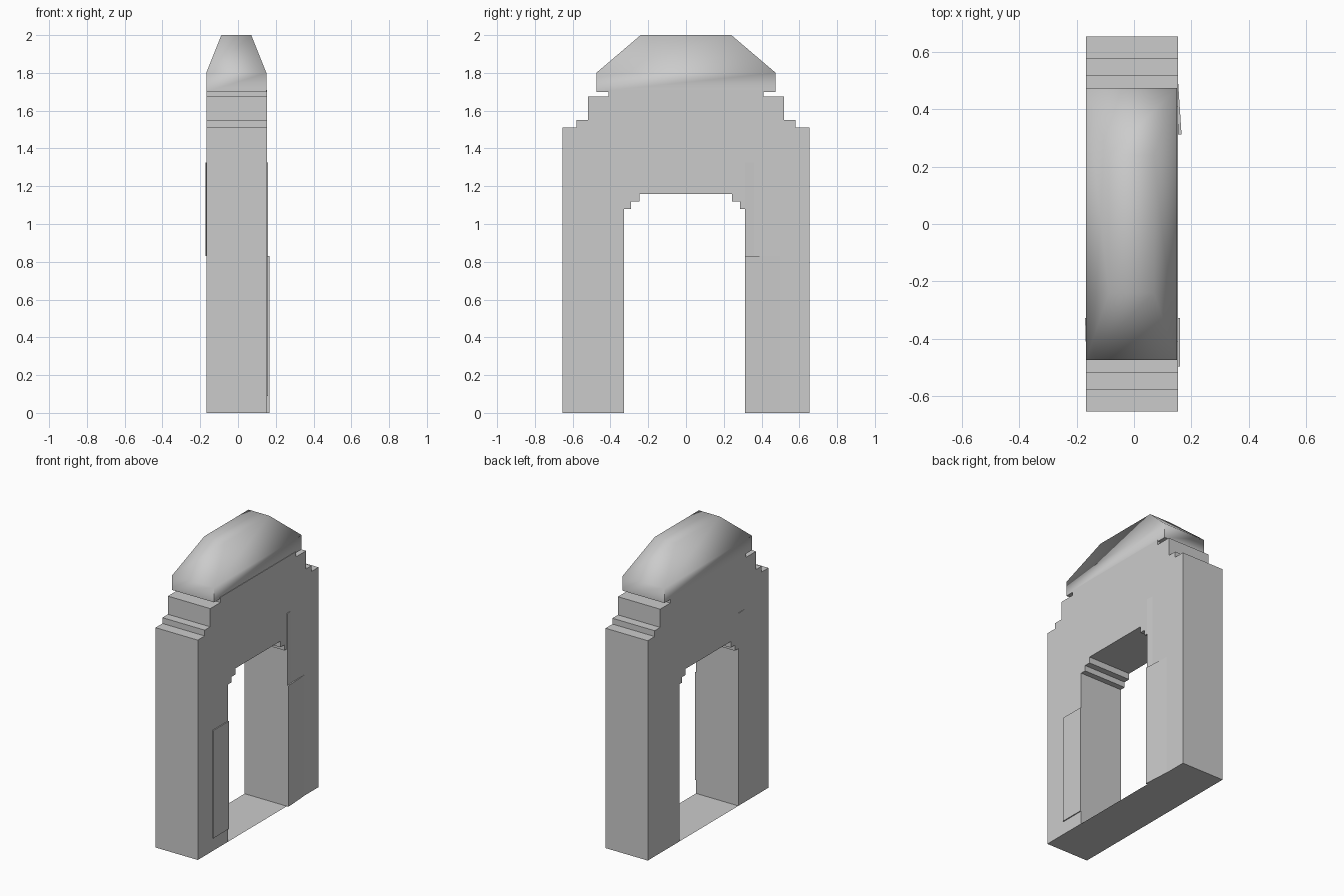
import bpy, math

if "Cube" in bpy.data.objects:
    bpy.data.objects.remove(bpy.data.objects["Cube"])


def make(name, verts, faces):
    me = bpy.data.meshes.new(name)
    me.from_pydata(verts, [], faces)
    ob = bpy.data.objects.new(name, me)
    bpy.context.collection.objects.link(ob)
    return ob


def extrude_x(name, profile, x0, x1):
    # profile: (y, z) points, counter-clockwise seen from +x
    n = len(profile)
    verts = [(x, y, z) for x in (x0, x1) for y, z in profile]
    faces = [list(range(n))[::-1], list(range(n, 2 * n))]
    faces += [(i, (i + 1) % n, (i + 1) % n + n, i + n) for i in range(n)]
    return make(name, verts, faces)


def panel(name, side, y0, y1, z0, z1, base, d0, d1):
    # thin facing slab whose depth changes from d0 at y0 to d1 at y1
    plan = [(base * side, y0), ((base + d0) * side, y0),
            ((base + d1) * side, y1), (base * side, y1)]
    verts = [(x, y, z) for z in (z0, z1) for x, y in plan]
    faces = [(3, 2, 1, 0), (4, 5, 6, 7)]
    faces += [(i, (i + 1) % 4, (i + 1) % 4 + 4, i + 4) for i in range(4)]
    if side < 0:
        faces = [f[::-1] for f in faces]
    return make(name, verts, faces)


X0, X1 = -0.168, 0.153

# Gateway with stepped shoulders and stepped opening
outer = [(0.655, 0), (0.655, 1.51), (0.58, 1.51), (0.58, 1.55),
         (0.52, 1.55), (0.52, 1.675), (0.41, 1.675), (0.41, 1.71)]
inner_left = [(-0.328, 0), (-0.328, 1.08), (-0.29, 1.08), (-0.29, 1.118),
              (-0.247, 1.118), (-0.247, 1.16)]
inner_right = [(0.243, 1.16), (0.243, 1.118), (0.285, 1.118), (0.285, 1.08),
               (0.312, 1.08), (0.312, 0)]
profile = outer + [(-y, z) for y, z in reversed(outer)] + inner_left + inner_right
extrude_x("gateway", profile, X0, X1)

# Thin floor between the legs
make("floor", [(X0, -0.328, 0), (X1, -0.328, 0), (X1, 0.312, 0), (X0, 0.312, 0)],
     [(0, 1, 2, 3)])

# Facing panels on the legs
panel("front_leg_panel", 1, -0.497, -0.328, 0.09, 0.83, X1, 0.007, 0.007)
panel("back_leg_panel", 1, 0.312, 0.497, 0, 0.83, X1, 0.013, 0.001)
panel("upper_panel", 1, 0.312, 0.36, 0.83, 1.325, X1, 0.005, 0.0005)
panel("rear_panel", -1, -0.41, -0.328, 0.83, 1.325, -X0, 0.0005, 0.003)

# Roof cap: upright rim, then hipped slopes to a flat top
rings = [(-0.168, 0.15, 0.475, 1.70), (-0.168, 0.15, 0.475, 1.80),
         (-0.088, 0.07, 0.24, 2.0)]
verts = []
for a, b, h, z in rings:
    verts += [(a, -h, z), (b, -h, z), (b, h, z), (a, h, z)]
faces = [(3, 2, 1, 0), (8, 9, 10, 11)]
faces += [(r + i, r + (i + 1) % 4, r + 4 + (i + 1) % 4, r + 4 + i)
          for r in (0, 4) for i in range(4)]
cap = make("roof_cap", verts, faces)
bpy.context.view_layer.objects.active = cap
cap.select_set(True)
bpy.ops.object.shade_smooth_by_angle(angle=math.radians(85))
